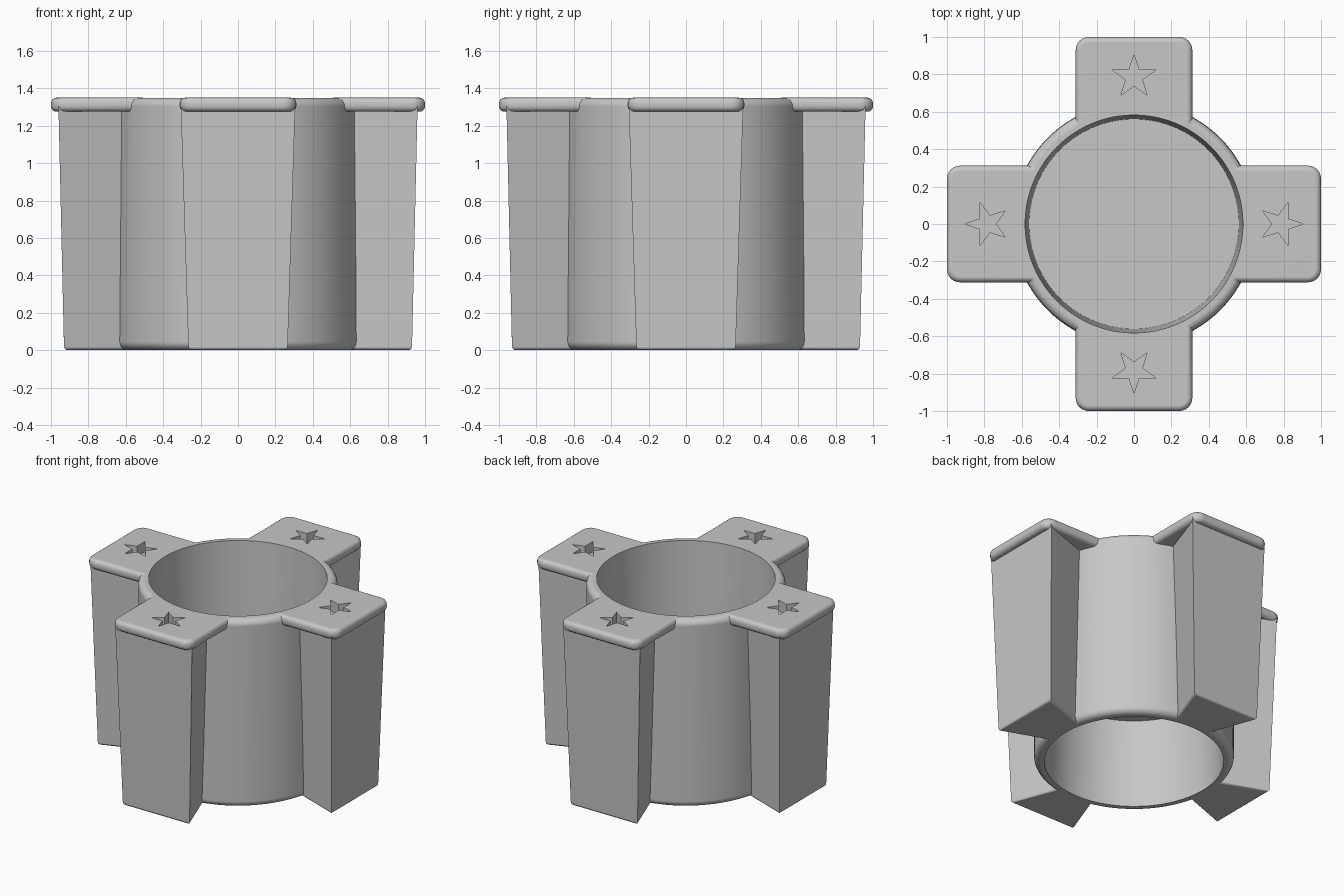
import bpy
import bmesh
from math import pi, sin, cos, radians
from mathutils import Matrix

HEIGHT = 1.35
CAP_BOTTOM = 1.275

cube = bpy.data.objects.get("Cube")
if cube:
    bpy.data.objects.remove(cube, do_unlink=True)

grey = bpy.data.materials.new("plain grey")
grey.use_nodes = True
grey.diffuse_color = (0.57, 0.57, 0.57, 1)
grey.node_tree.nodes["Principled BSDF"].inputs["Base Color"].default_value = (0.57, 0.57, 0.57, 1)


def finish(name, bm, angle=0.0):
    bmesh.ops.recalc_face_normals(bm, faces=bm.faces)
    bm.transform(Matrix.Rotation(angle, 4, "Z"))
    mesh = bpy.data.meshes.new(name)
    bm.to_mesh(mesh)
    bm.free()
    mesh.materials.append(grey)
    obj = bpy.data.objects.new(name, mesh)
    bpy.context.collection.objects.link(obj)
    return obj


def loft(lower, upper, z0, z1):
    """Solid between two outlines with the same number of points."""
    bm = bmesh.new()
    a = [bm.verts.new((x, y, z0)) for x, y in lower]
    b = [bm.verts.new((x, y, z1)) for x, y in upper]
    bm.faces.new(a)
    bm.faces.new(b)
    for i in range(len(a)):
        j = (i + 1) % len(a)
        bm.faces.new((a[i], a[j], b[j], b[i]))
    bmesh.ops.recalc_face_normals(bm, faces=bm.faces)
    return bm


def round_edges(bm, test, radius, segments):
    edges = [e for e in bm.edges if test(*[v.co for v in e.verts])]
    bmesh.ops.bevel(bm, geom=edges, offset=radius, segments=segments,
                    profile=0.5, affect="EDGES", clamp_overlap=True)


def drum(name, z0, z1, r0, r1, rounding=0.0):
    bm = bmesh.new()
    bmesh.ops.create_cone(bm, cap_ends=True, segments=96, radius1=r0, radius2=r1, depth=z1 - z0,
                          matrix=Matrix.Translation((0, 0, (z0 + z1) / 2)))
    if rounding:
        round_edges(bm, lambda p, q: abs(p.z - q.z) < 1e-5, rounding, 5)
    return finish(name, bm)


def wedge(inner_half, outer_half, outer):
    return [(-inner_half, 0.4), (inner_half, 0.4), (outer_half, outer), (-outer_half, outer)]


def arm(angle):
    # Flanks narrow towards the body, and the whole arm tapers downwards
    bm = loft(wedge(0.07, 0.265, 0.93), wedge(0.112, 0.306, 0.96), 0, CAP_BOTTOM + 0.03)
    round_edges(bm, lambda p, q: p.z + q.z < 0.01 and p.y + q.y > 0.9, 0.018, 3)
    return finish("arm", bm, angle)


def cap(angle):
    outline = wedge(0.312, 0.312, 1.0)
    bm = loft(outline, outline, CAP_BOTTOM, HEIGHT)
    round_edges(bm, lambda p, q: abs(p.z - q.z) > 0.01 and p.y > 0.9, 0.07, 6)
    round_edges(bm, lambda p, q: abs(p.z - q.z) < 0.01 and p.y + q.y > 0.85, 0.03, 4)
    return finish("cap", bm, angle)


def star_cutter(angle):
    points = []
    for i in range(10):
        r = 0.12 if i % 2 == 0 else 0.046
        t = pi / 2 + i * pi / 5
        points.append((r * cos(t), 0.785 + r * sin(t)))
    return finish("star_cutter", loft(points, points, HEIGHT - 0.075, HEIGHT + 0.1), angle)


# Round body with softened rims
holder = drum("four_armed_holder", 0, HEIGHT - 0.0005, 0.652, 0.65, 0.045)
turns = [radians(90 * i) for i in range(4)]

# Tapered arms with rounded caps, joined to the body
steps = [("UNION", make(t)) for make in (arm, cap) for t in turns]

# Upper and lower bores, leaving a thin floor between them
steps.append(("DIFFERENCE", drum("upper_bore", 0.68, HEIGHT + 0.05, 0.561, 0.584)))
steps.append(("DIFFERENCE", drum("lower_bore", -0.05, 0.63, 0.586, 0.562)))

# Star recesses in the caps
steps += [("DIFFERENCE", star_cutter(t)) for t in turns]

bpy.context.view_layer.objects.active = holder
for operation, tool in steps:
    mod = holder.modifiers.new("join_or_cut", "BOOLEAN")
    mod.operation = operation
    mod.solver = "EXACT"
    mod.object = tool
    bpy.ops.object.modifier_apply(modifier=mod.name)
    bpy.data.objects.remove(tool, do_unlink=True)

# Smooth curves, crisp corners
bpy.ops.object.select_all(action="DESELECT")
holder.select_set(True)
bpy.ops.object.shade_smooth_by_angle(angle=radians(32))
weighted = holder.modifiers.new("even_shading", "WEIGHTED_NORMAL")
weighted.keep_sharp = True
